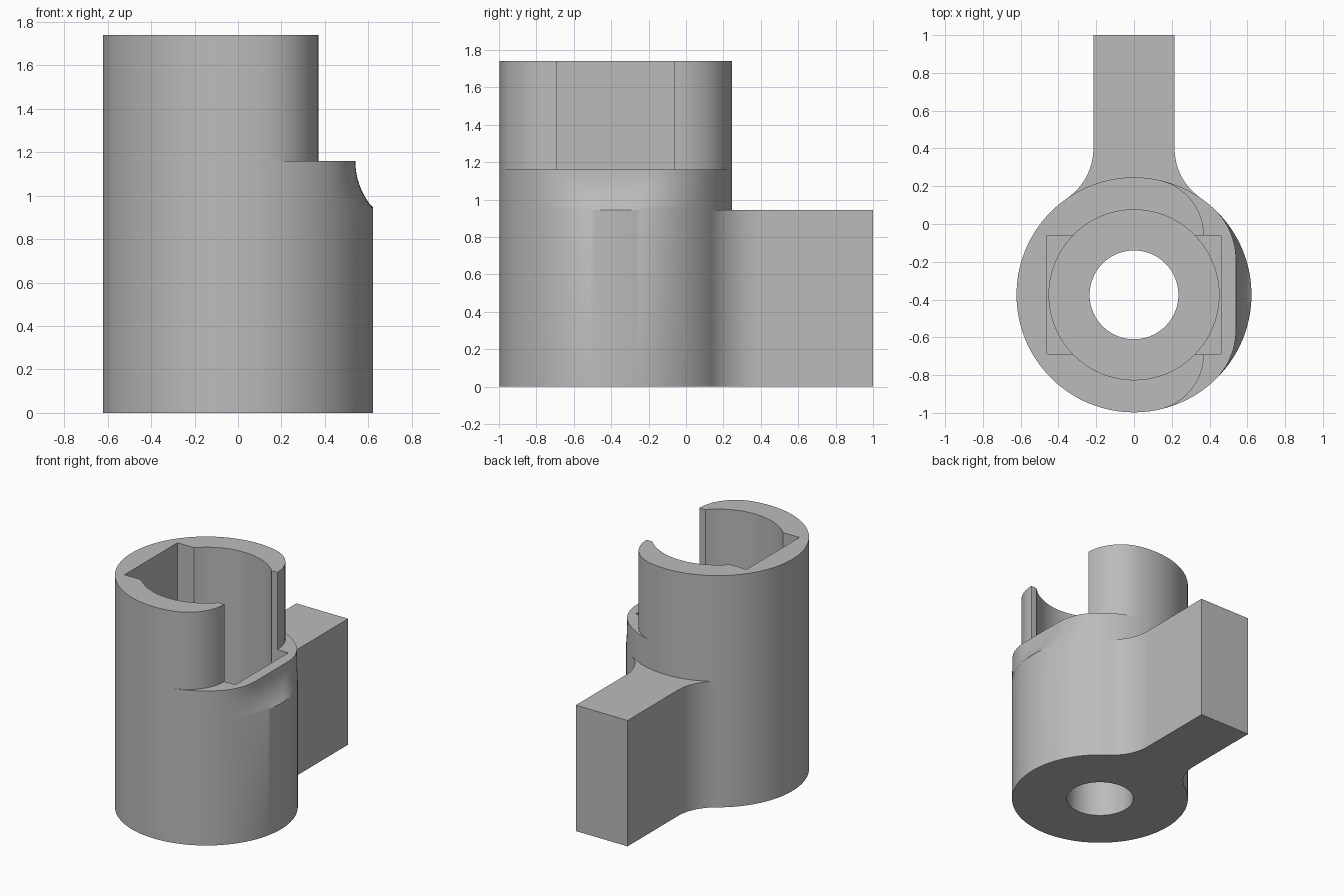
import bpy
import bmesh
from math import sin, cos, sqrt, pi, radians, atan2

if "Cube" in bpy.data.objects:
    bpy.data.objects.remove(bpy.data.objects["Cube"], do_unlink=True)

RADIUS, CY = 0.622, -0.375          # main barrel
ARM_TOP, LEDGE, TOP = 0.945, 1.16, 1.74
SEGMENTS = 144

grey = bpy.data.materials.new("plain grey")
grey.use_nodes = True
grey.diffuse_color = (0.5, 0.5, 0.5, 1)
grey.node_tree.nodes["Principled BSDF"].inputs["Base Color"].default_value = (0.5, 0.5, 0.5, 1)


def make_object(name, bm):
    bmesh.ops.recalc_face_normals(bm, faces=bm.faces)
    mesh = bpy.data.meshes.new(name)
    bm.to_mesh(mesh)
    bm.free()
    mesh.materials.append(grey)
    obj = bpy.data.objects.new(name, mesh)
    bpy.context.collection.objects.link(obj)
    return obj


def loft(name, sections):
    """Skin a stack of (outline, z) sections with the same point count."""
    bm = bmesh.new()
    rings = [[bm.verts.new((x, y, z)) for x, y in pts] for pts, z in sections]
    for low, high in zip(rings, rings[1:]):
        for i in range(len(low)):
            bm.faces.new((low[i - 1], low[i], high[i], high[i - 1]))
    bm.faces.new(rings[0][::-1])
    bm.faces.new(rings[-1])
    bmesh.ops.remove_doubles(bm, verts=bm.verts, dist=1e-5)
    return make_object(name, bm)


def flattened_circle(flat_x, angle):
    """Barrel outline cut flat at flat_x, rounded into the circle at +-angle."""
    r = (flat_x - RADIUS * cos(angle)) / (1 - cos(angle))
    cx, cy = flat_x - r, (RADIUS - r) * sin(angle)
    pts = []
    for i in range(SEGMENTS):
        a = 2 * pi * i / SEGMENTS
        a = a - 2 * pi if a > pi else a
        b = abs(a)
        t = RADIUS
        if b < angle:
            t = flat_x / cos(b)
            if t * sin(b) > cy:
                p = cx * cos(b) + cy * sin(b)
                t = p + sqrt(max(0, p * p - cx * cx - cy * cy + r * r))
        pts.append((t * cos(a), CY + t * sin(a)))
    return pts


def circle(r):
    return [(r * cos(2 * pi * i / SEGMENTS), CY + r * sin(2 * pi * i / SEGMENTS))
            for i in range(SEGMENTS)]


def combine(target, tool, operation):
    mod = target.modifiers.new(operation.lower(), 'BOOLEAN')
    mod.operation, mod.solver, mod.object = operation, 'EXACT', tool
    bpy.context.view_layer.objects.active = target
    bpy.ops.object.modifier_apply(modifier=mod.name)
    bpy.data.objects.remove(tool, do_unlink=True)


# Barrel: round base, scooped collar, stepped-in upper sleeve
sections = [(circle(RADIUS), 0), (circle(RADIUS), ARM_TOP)]
STEPS, SCOOP = 10, 0.33
for i in range(1, STEPS + 1):
    z = ARM_TOP + (LEDGE - ARM_TOP) * i / STEPS
    flat = 0.54 + SCOOP - sqrt(SCOOP ** 2 - (LEDGE - z) ** 2)
    sections.append((flattened_circle(min(flat, RADIUS - 0.001), radians(47.5)), z))
sleeve = flattened_circle(0.37, radians(77.5))
sections += [(sleeve, LEDGE), (sleeve, TOP)]
body = loft("socket_body", sections)

# Arm: straight bar flaring into the barrel with a fillet on each side
HALF, FILLET = 0.215, 0.319
fx = HALF + FILLET
fy = CY + sqrt((RADIUS + FILLET) ** 2 - fx ** 2)
end = atan2(fy - CY, fx)            # fillet sweep, from the bar to the barrel
side = [(HALF, 1.0)]
for i in range(17):
    a = pi + end * i / 16
    side.append((fx + FILLET * cos(a), fy + FILLET * sin(a)))
side.append((0.3, 0.0))
arm_outline = side + [(-x, y) for x, y in reversed(side)]
arm = loft("arm", [(arm_outline, 0), (arm_outline, ARM_TOP)])
combine(body, arm, 'UNION')

# Bore, rectangular slot through the sleeve wall, and the through hole
slot_outline = [(sx * 0.46, CY + sy * 0.314)
                for sx, sy in ((-1, -1), (1, -1), (1, 1), (-1, 1))]
for name, outline, floor in (("bore_cutter", circle(0.45), 0.3),
                             ("slot_cutter", slot_outline, 0.58),
                             ("hole_cutter", circle(0.235), -0.2)):
    cutter = loft(name, [(outline, floor), (outline, TOP + 0.2)])
    cutter.hide_render = True
    combine(body, cutter, 'DIFFERENCE')

# Smooth curved walls, crisp edges
bpy.ops.object.select_all(action='DESELECT')
body.select_set(True)
bpy.context.view_layer.objects.active = body
bpy.ops.object.shade_smooth_by_angle(angle=radians(30))
